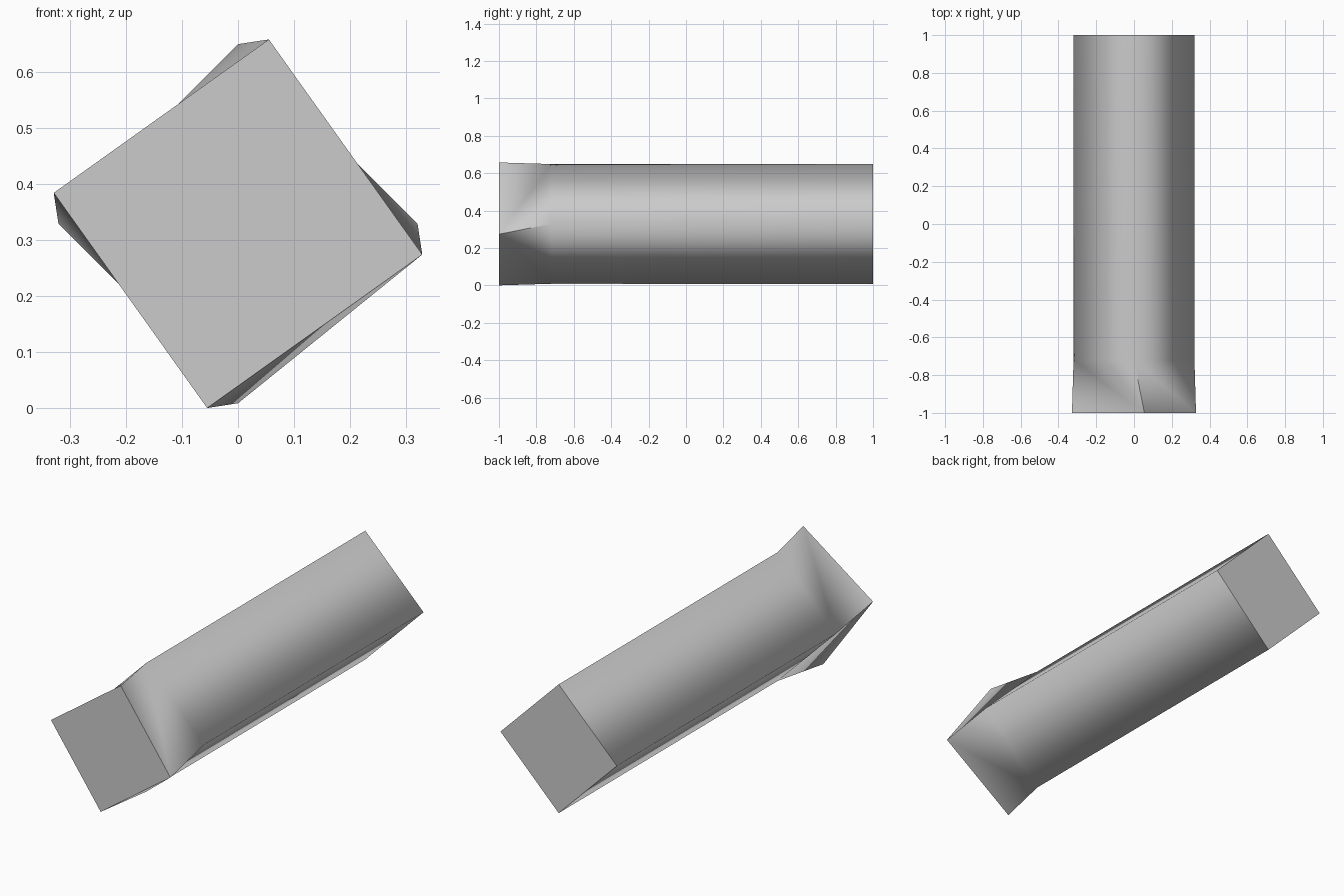
import bpy, bmesh
from math import sin, cos, radians

cube = bpy.data.objects.get("Cube")
if cube:
    bpy.data.objects.remove(cube, do_unlink=True)

grey = bpy.data.materials.new("plain grey")
grey.use_nodes = True
colour = (0.6, 0.6, 0.6, 1)
grey.diffuse_color = colour
grey.node_tree.nodes["Principled BSDF"].inputs["Base Color"].default_value = colour

bm = bmesh.new()


def ring(y, radius, turn):
    """Square ring of corners: top, right, bottom, left, turned clockwise."""
    angles = [radians(90 * i + turn) for i in range(4)]
    return [bm.verts.new((radius * sin(a), y, 0.329 + radius * cos(a))) for a in angles]


front = ring(-1, 0.333, 9.5)
neck = ring(-0.72, 0.32, 0)
back = ring(1, 0.32, 0)

# End caps
bm.faces.new(front)
bm.faces.new(back[::-1])

for i in range(4):
    j = (i + 1) % 4
    # Long straight shaft
    bm.faces.new((neck[i], neck[j], back[j], back[i]))
    # Twisted head; one side folds outward, the others inward
    if i == 1:
        bm.faces.new((front[i], front[j], neck[j]))
        bm.faces.new((front[i], neck[j], neck[i]))
    else:
        bm.faces.new((front[i], front[j], neck[i]))
        bm.faces.new((front[j], neck[j], neck[i]))

bmesh.ops.recalc_face_normals(bm, faces=bm.faces)

# Smooth shaft, with crisp cap rims and head corners
for face in bm.faces:
    face.smooth = True
for i in range(4):
    j = (i + 1) % 4
    for pair in ((front[i], front[j]), (back[i], back[j]), (front[i], neck[i])):
        bm.edges.get(pair).smooth = False

mesh = bpy.data.meshes.new("twisted_bar")
bm.to_mesh(mesh)
bm.free()
mesh.materials.append(grey)
bar = bpy.data.objects.new("twisted_bar", mesh)
bpy.context.collection.objects.link(bar)
